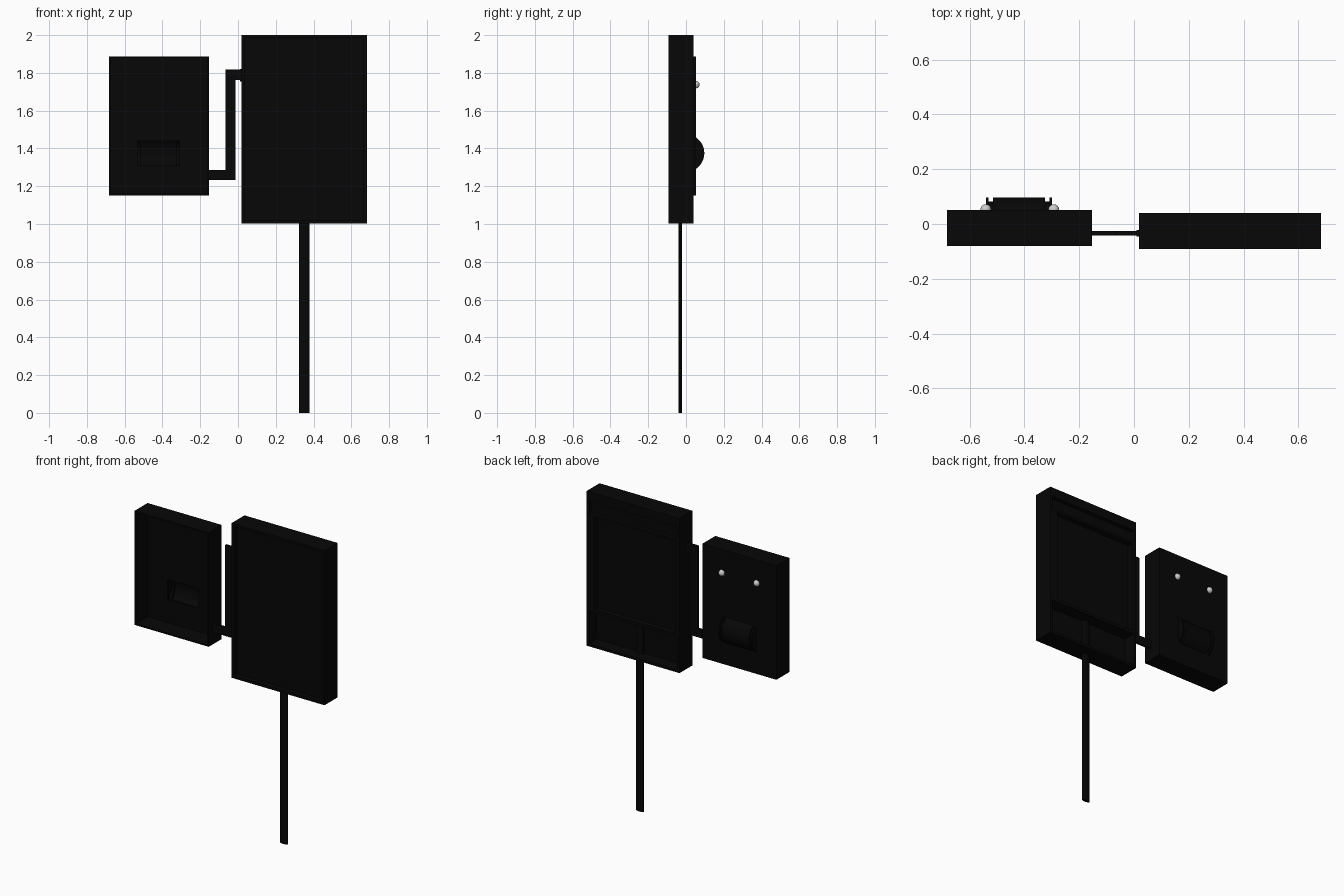
import bpy, bmesh, math

if "Cube" in bpy.data.objects:
    bpy.data.objects.remove(bpy.data.objects["Cube"])

def material(name, color):
    m = bpy.data.materials.new(name)
    m.diffuse_color = color
    m.use_nodes = True
    m.node_tree.nodes["Principled BSDF"].inputs["Base Color"].default_value = m.diffuse_color
    return m

BLACK = material("black_paint", (0.002, 0.002, 0.002, 1))
STEEL = material("light_steel", (0.7, 0.7, 0.68, 1))

def finish(name, bm, mat=BLACK, smooth=False):
    bmesh.ops.recalc_face_normals(bm, faces=bm.faces)
    me = bpy.data.meshes.new(name)
    bm.to_mesh(me)
    bm.free()
    me.materials.append(mat)
    ob = bpy.data.objects.new(name, me)
    bpy.context.collection.objects.link(ob)
    if smooth:
        bpy.context.view_layer.objects.active = ob
        ob.select_set(True)
        bpy.ops.object.shade_smooth_by_angle()
        ob.select_set(False)
    return ob

def box(name, x0, x1, y0, y1, z0, z1):
    bm = bmesh.new()
    for v in bmesh.ops.create_cube(bm, size=1)["verts"]:
        v.co = ((x0 + x1) / 2 + v.co.x * (x1 - x0),
                (y0 + y1) / 2 + v.co.y * (y1 - y0),
                (z0 + z1) / 2 + v.co.z * (z1 - z0))
    return finish(name, bm)

def frame(name, outer, inner, y0, y1):
    """Rectangular ring in the xz plane, extruded from y0 to y1."""
    bm = bmesh.new()
    rings = []
    for y in (y0, y1):
        for x0, x1, z0, z1 in (outer, inner):
            rings.append([bm.verts.new((x, y, z)) for x, z in
                          ((x0, z0), (x1, z0), (x1, z1), (x0, z1))])
    for a, b in ((0, 1), (1, 3), (3, 2), (2, 0)):
        for i in range(4):
            j = (i + 1) % 4
            bm.faces.new((rings[a][i], rings[a][j], rings[b][j], rings[b][i]))
    return finish(name, bm)

# Large cabinet: walls, back plate, and window housing
frame("cabinet_walls", (0.018, 0.682, 1.003, 2.0), (0.035, 0.665, 1.02, 1.985), -0.092, 0.04)
box("cabinet_back_plate", 0.03, 0.67, -0.06, -0.04, 1.015, 1.99)
frame("window_rim", (0.03, 0.67, 1.23, 1.86), (0.05, 0.625, 1.25, 1.845), -0.045, 0.04)
box("window_panel", 0.045, 0.63, -0.01, 0.005, 1.245, 1.85)
box("cabinet_top_panel", 0.03, 0.67, -0.045, 0.015, 1.855, 1.945)
box("cabinet_top_band", 0.03, 0.67, -0.045, 0.04, 1.94, 1.99)

# Small cabinet: shell open towards the front, face plate with a drum opening
frame("small_cabinet_walls", (-0.682, -0.153, 1.152, 1.888),
      (-0.672, -0.163, 1.162, 1.878), -0.08, 0.052)
frame("small_cabinet_face", (-0.677, -0.158, 1.157, 1.883),
      (-0.531, -0.309, 1.31, 1.44), 0.04, 0.052)

# Half-round drum: stepped arcs revolved around the x axis
CY, CZ, FACE = -0.003, 1.375, 0.046
steps = [(-0.54, 0.0), (-0.54, 0.1), (-0.532, 0.1),
         (-0.532, 0.085), (-0.515, 0.085), (-0.515, 0.1)]
profile = steps + [(-0.84 - x, r) for x, r in reversed(steps)]
bm = bmesh.new()
N = 24
rows = []
for x, r in profile:
    row = []
    for i in range(N + 1):
        a = math.pi * (i / N - 0.5)
        row.append(bm.verts.new((x, CY + r * math.cos(a), CZ + r * math.sin(a))))
    rows.append(row)
for p, q in zip(rows, rows[1:]):
    for i in range(N):
        bm.faces.new((p[i], p[i + 1], q[i + 1], q[i]))
bmesh.ops.bisect_plane(bm, geom=bm.verts[:] + bm.edges[:] + bm.faces[:],
                       plane_co=(0, FACE, 0), plane_no=(0, 1, 0), clear_inner=True)
bmesh.ops.remove_doubles(bm, verts=bm.verts, dist=1e-5)
finish("drum_cover", bm, smooth=True)

# Two domed knobs, flattened so they stay outside the shell
for i, x in enumerate((-0.541, -0.293)):
    bm = bmesh.new()
    bmesh.ops.create_uvsphere(bm, u_segments=16, v_segments=10, radius=0.02)
    for v in bm.verts:
        v.co = (x + v.co.x, 0.052 + max(v.co.y, -0.004), 1.738 + v.co.z)
    finish(f"knob_{i + 1}", bm, STEEL, True)

# Link pipe: flat strip stepping between the cabinets
path = [(-0.16, 1.232), (-0.012, 1.232), (-0.012, 1.762), (0.025, 1.762),
        (0.025, 1.817), (-0.065, 1.817), (-0.065, 1.286), (-0.16, 1.286)]
bm = bmesh.new()
face = bm.faces.new([bm.verts.new((x, -0.042, z)) for x, z in path])
ext = bmesh.ops.extrude_face_region(bm, geom=[face])["geom"]
bmesh.ops.translate(bm, vec=(0, 0.016, 0),
                    verts=[g for g in ext if isinstance(g, bmesh.types.BMVert)])
finish("link_pipe", bm)
box("pipe_socket", 0.01, 0.03, -0.046, -0.022, 1.755, 1.82)

# Flattened round post, continuing into the large cabinet
bm = bmesh.new()
bmesh.ops.create_cone(bm, segments=16, radius1=0.028, radius2=0.028, depth=1.24, cap_ends=True)
for v in bm.verts:
    v.co = (0.35 + v.co.x, -0.03 + v.co.y * 0.36, 0.62 + v.co.z)
finish("post", bm, smooth=True)
